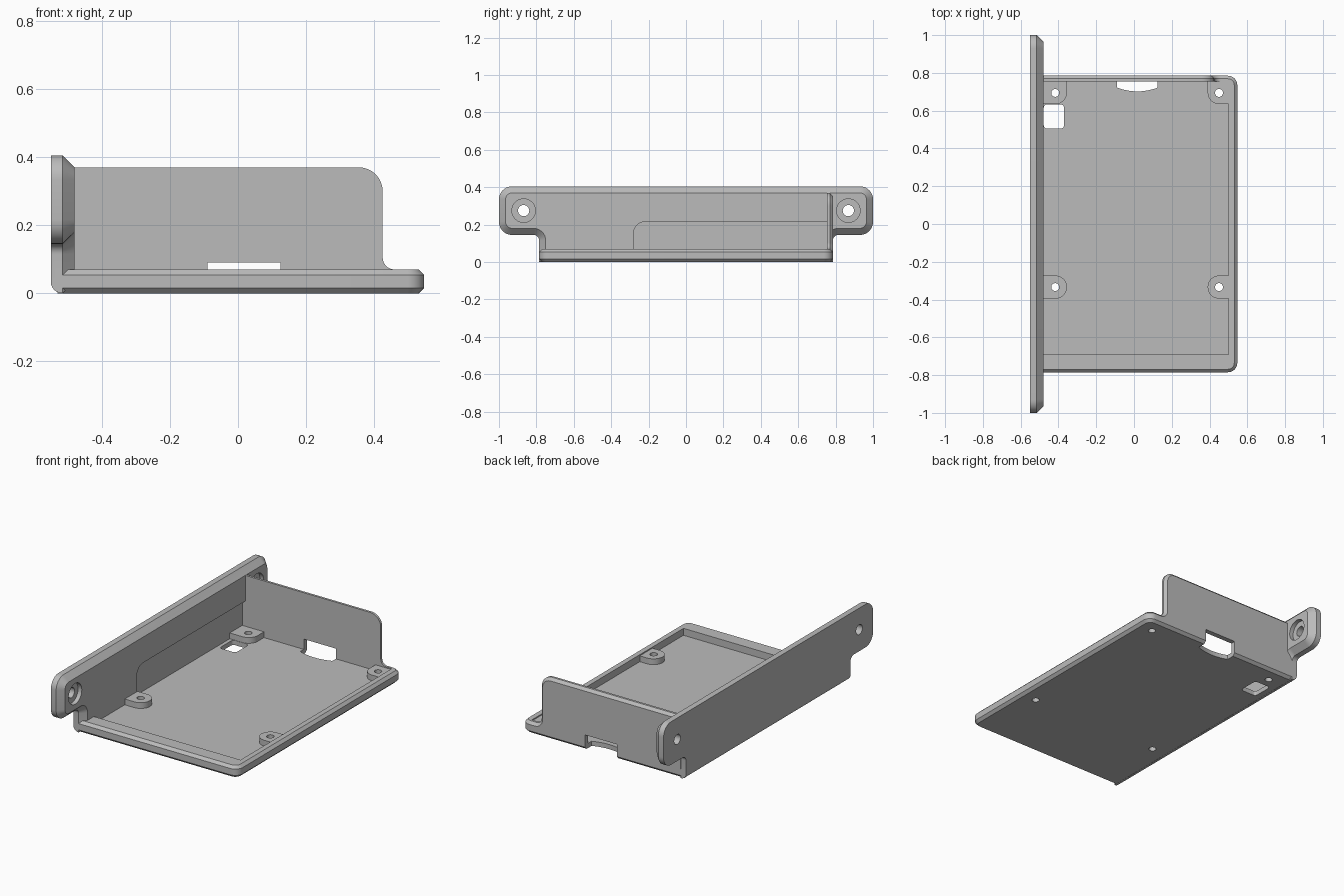
import bpy, bmesh
from math import sin, cos, tan, pi, radians
from mathutils import Vector

cube = bpy.data.objects.get("Cube")
if cube:
    bpy.data.objects.remove(cube, do_unlink=True)

grey = bpy.data.materials.new("light_grey")
grey.use_nodes = True
grey.diffuse_color = (0.5, 0.5, 0.5, 1)
grey.node_tree.nodes["Principled BSDF"].inputs["Base Color"].default_value = (0.5, 0.5, 0.5, 1)


def outline(corners, steps=8):
    """Polygon from (u, v, radius) corners; convex and concave corners are filleted."""
    pts = []
    for i, (u, v, r) in enumerate(corners):
        p = Vector((u, v))
        if not r:
            pts.append(p)
            continue
        a = (Vector(corners[i - 1][:2]) - p).normalized()
        b = (Vector(corners[(i + 1) % len(corners)][:2]) - p).normalized()
        half = a.angle(b) / 2
        centre = p + (a + b).normalized() * r / sin(half)
        start = p + a * r / tan(half) - centre
        end = p + b * r / tan(half) - centre
        sweep = pi - 2 * half
        for k in range(steps + 1):
            t = k / steps
            pts.append(centre + (start * sin((1 - t) * sweep) + end * sin(t * sweep)) / sin(sweep))
    return pts


def rect(u0, v0, u1, v1, radii=(0, 0, 0, 0)):
    spots = ((u0, v0), (u1, v0), (u1, v1), (u0, v1))
    return outline([(u, v, r) for (u, v), r in zip(spots, radii)])


def circle(u, v, r, n=32):
    return [Vector((u + r * cos(2 * pi * k / n), v + r * sin(2 * pi * k / n))) for k in range(n)]


def prism(name, pts, axis, lo, hi, chamfer=0, both=False):
    """Extrude an outline along an axis; chamfer the far cap, or both caps."""
    place = {"X": lambda p, w: (w, p.x, p.y),
             "Y": lambda p, w: (p.x, w, p.y),
             "Z": lambda p, w: (p.x, p.y, w)}[axis]
    bm = bmesh.new()
    near = [bm.verts.new(place(p, lo)) for p in pts]
    far = [bm.verts.new(place(p, hi)) for p in pts]
    bm.faces.new(near)
    bm.faces.new(far)
    n = len(pts)
    for i in range(n):
        j = (i + 1) % n
        bm.faces.new((near[i], near[j], far[j], far[i]))
    bmesh.ops.recalc_face_normals(bm, faces=bm.faces)
    if chamfer:
        caps = [set(far)] + ([set(near)] if both else [])
        edges = [e for e in bm.edges if any(set(e.verts) <= c for c in caps)]
        bmesh.ops.bevel(bm, geom=edges, offset=chamfer, segments=1, profile=0.5,
                        affect="EDGES", clamp_overlap=False)
    mesh = bpy.data.meshes.new(name)
    bm.to_mesh(mesh)
    bm.free()
    mesh.materials.append(grey)
    obj = bpy.data.objects.new(name, mesh)
    bpy.context.collection.objects.link(obj)
    return obj


def combine(target, other, operation):
    mod = target.modifiers.new(operation.lower(), "BOOLEAN")
    mod.operation, mod.solver, mod.object = operation, "EXACT", other
    bpy.context.view_layer.objects.active = target
    bpy.ops.object.modifier_apply(modifier=mod.name)
    bpy.data.objects.remove(other, do_unlink=True)


def add(other):
    combine(body, other, "UNION")


def cut(*args):
    combine(body, prism("cutter", *args), "DIFFERENCE")


EDGE = 0.016    # small edge chamfer
FLOOR = 0.028   # floor thickness
BACK = 0.755    # inner face of the back wall
INNER = -0.48   # inner face of the side plate

# Base tray with rounded right corners
body = prism("mounting_tray", rect(-0.53, -0.785, 0.547, 0.785, (0, 0.05, 0.05, 0)),
             "Z", 0, 0.07, EDGE, True)

# Back wall, flush with the tray and flared into its rim
add(prism("back_wall", outline([
    (-0.53, 0, 0), (0.49, 0, 0), (0.49, 0.07, 0), (0.425, 0.07, 0.035),
    (0.425, 0.37, 0.07), (-0.53, 0.37, 0)]), "Y", BACK, 0.785, EDGE))

# Side plate: wide flange on a narrower foot, chamfered towards the tray
half = [(0.785, 0, 0), (0.785, 0.145, 0.03), (1, 0.145, 0.07), (1, 0.405, 0.07)]
plate = prism("side_plate", outline(half + [(-y, z, r) for y, z, r in reversed(half)]),
              "X", -0.55, INNER, 0.035)
bm = bmesh.new()
bm.from_mesh(plate.data)
foot = [e for e in bm.edges if all(v.co.z < 0.001 and v.co.x < -0.549 for v in e.verts)]
bmesh.ops.bevel(bm, geom=foot, offset=0.034, segments=6, profile=0.5, affect="EDGES")
bm.to_mesh(plate.data)
bm.free()
add(plate)

# Tray interior and the shallow recess in the side plate
cut(rect(INNER, -0.69, 0.5, BACK), "Z", FLOOR, 0.6)
cut(rect(-0.28, FLOOR, BACK, 0.215, (0, 0, 0, 0.06)), "X", -0.5, -0.47)

# Screw bosses, blended into the nearest walls
R = 0.06
for name, x0, y0, x1, y1, radii in (
        ("back_right_boss", -0.52, 0.635, -0.355, 0.77, (0, R, 0, 0)),
        ("back_left_boss", 0.39, 0.635, 0.515, 0.77, (R, 0, 0, 0)),
        ("front_right_boss", -0.52, -0.395, -0.355, -0.273, (0, R, R, 0)),
        ("front_left_boss", 0.39, -0.395, 0.515, -0.273, (R, 0, 0, R))):
    add(prism(name, rect(x0, y0, x1, y1, radii), "Z", 0.01, 0.063))
for x in (-0.417, 0.45):
    for y in (-0.334, 0.694):
        cut(circle(x, y, 0.021, 24), "Z", -0.1, 0.2)

# Flange screw holes with counterbores
for y in (-0.868, 0.868):
    cut(circle(y, 0.275, 0.03), "X", -0.7, -0.3)
    cut(circle(y, 0.275, 0.063), "X", -0.505, -0.4)

# Square cable opening in the floor
cut(rect(-0.478, 0.505, -0.37, 0.633, (0.018,) * 4), "Z", -0.1, 0.05)

# Bow-fronted slot through the floor and back wall
bow = [Vector((0.018 + 0.107 * t, 0.702 + 0.02 * t * t)) for t in [k / 6 - 1 for k in range(13)]]
cut(bow + [Vector((0.125, 0.9)), Vector((-0.089, 0.9))], "Z", -0.1, 0.09)

# Smooth the rounded corners and keep the edges crisp
bpy.ops.object.select_all(action="DESELECT")
body.select_set(True)
bpy.context.view_layer.objects.active = body
bpy.ops.object.shade_smooth_by_angle(angle=radians(30))
